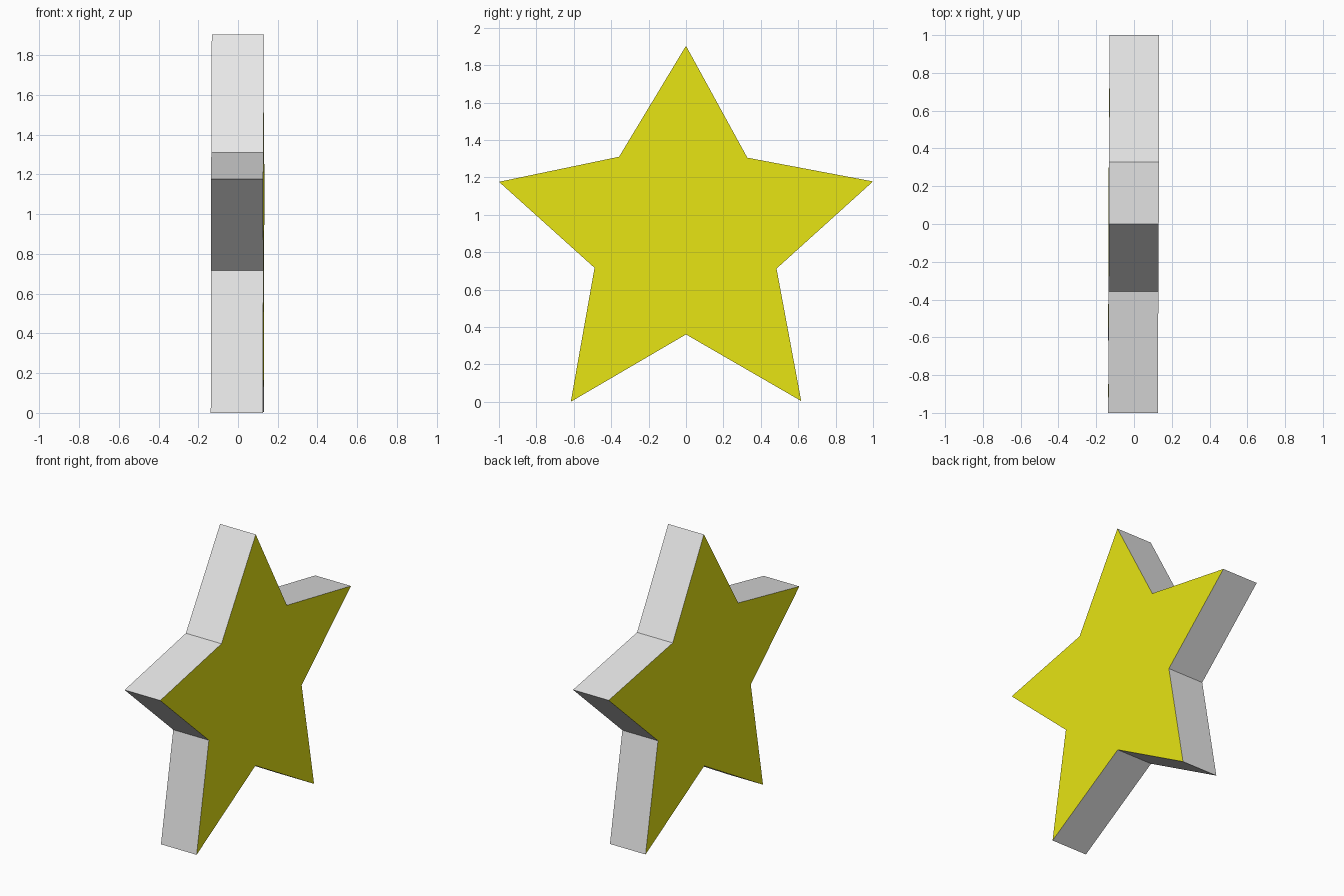
import bpy, bmesh

if "Cube" in bpy.data.objects:
    bpy.data.objects.remove(bpy.data.objects["Cube"])

def material(name, rgb):
    m = bpy.data.materials.new(name)
    m.diffuse_color = (*rgb, 1.0)
    m.use_nodes = True
    m.node_tree.nodes["Principled BSDF"].inputs["Base Color"].default_value = m.diffuse_color
    return m

yellow = material("yellow", (0.97, 0.95, 0.008))
light_grey = material("light grey", (0.8, 0.8, 0.8))

# Star outline in (y, z), slightly irregular at the inner corners
outline = [(0, 1.903), (-0.358, 1.31), (-1, 1.176), (-0.489, 0.716), (-0.616, 0),
           (0, 0.36), (0.616, 0.004), (0.484, 0.712), (1, 1.178), (0.328, 1.305)]
half = 0.1315

def face_x(side, y, z):
    # faces lean very slightly out of square
    return side * half - 0.002 + 0.0035 * y + 0.0016 * (z - 0.95)

# Thick flat star: two faces joined by a band of side walls
bm = bmesh.new()
front, back = ([bm.verts.new((face_x(s, y, z), y, z)) for y, z in outline] for s in (1, -1))
bm.faces.new(front)
bm.faces.new(back[::-1])
n = len(outline)
for i in range(n):
    j = (i + 1) % n
    bm.faces.new((front[i], back[i], back[j], front[j]))
bmesh.ops.recalc_face_normals(bm, faces=bm.faces[:])

# Yellow on the two big faces, grey on the side walls
for f in bm.faces:
    f.material_index = 0 if abs(f.normal.x) > 0.9 else 1

mesh = bpy.data.meshes.new("star")
bm.to_mesh(mesh)
bm.free()
mesh.materials.append(yellow)
mesh.materials.append(light_grey)
bpy.context.collection.objects.link(bpy.data.objects.new("star", mesh))
